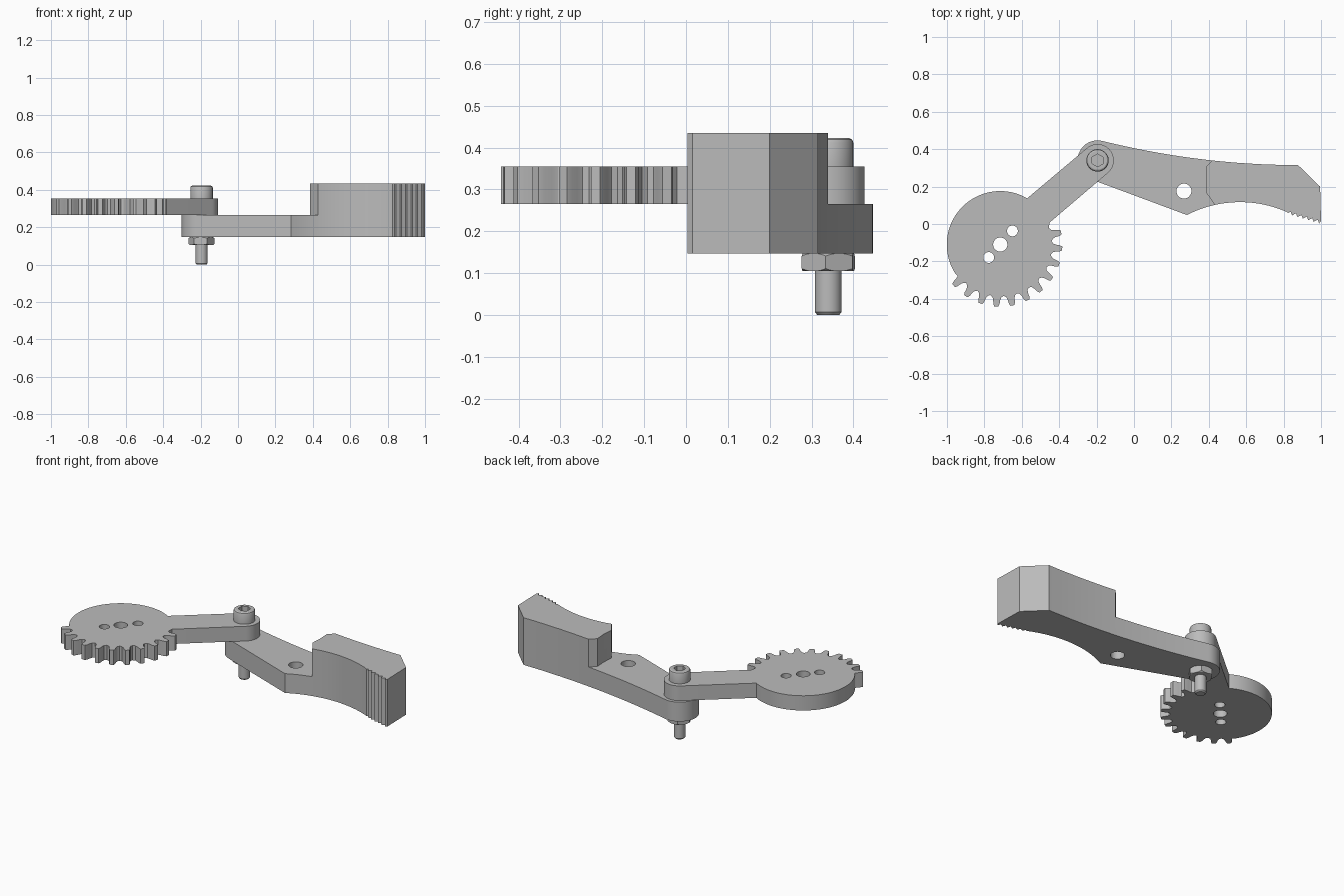
import bpy, bmesh
from math import sin, cos, radians, sqrt, pi

if "Cube" in bpy.data.objects:
    bpy.data.objects.remove(bpy.data.objects["Cube"])

grey = bpy.data.materials.new("plain grey")
grey.use_nodes = True
colour = (0.5, 0.5, 0.5, 1)
grey.diffuse_color = colour
grey.node_tree.nodes["Principled BSDF"].inputs["Base Color"].default_value = colour

PIVOT = (-0.195, 0.34)
GEAR = (-0.715, -0.11)


def polar(centre, r, deg):
    return (centre[0] + r * cos(radians(deg)), centre[1] + r * sin(radians(deg)))


def arc(centre, r, a, b, n):
    return [polar(centre, r, a + (b - a) * i / n) for i in range(n + 1)]


def ring(centre, r, n=32, turn=0):
    return arc(centre, r, turn, turn + 360, n)[:-1]


def activate(ob):
    bpy.ops.object.select_all(action='DESELECT')
    ob.select_set(True)
    bpy.context.view_layer.objects.active = ob


def finish(ob):
    activate(ob)
    bpy.ops.object.shade_smooth_by_angle(angle=radians(25))


def prism(name, loops, z0, z1):
    """Flat outline (first loop) with holes (other loops), extruded in z."""
    cu = bpy.data.curves.new(name, 'CURVE')
    cu.dimensions = '2D'
    cu.fill_mode = 'BOTH'
    cu.extrude = (z1 - z0) / 2
    for pts in loops:
        sp = cu.splines.new('POLY')
        sp.points.add(len(pts) - 1)
        for p, (x, y) in zip(sp.points, pts):
            p.co = (x, y, 0, 1)
        sp.use_cyclic_u = True
    ob = bpy.data.objects.new(name, cu)
    bpy.context.collection.objects.link(ob)
    activate(ob)
    bpy.ops.object.convert(target='MESH')
    ob = bpy.context.object
    bm = bmesh.new()
    bm.from_mesh(ob.data)
    bmesh.ops.remove_doubles(bm, verts=bm.verts, dist=1e-5)
    bmesh.ops.translate(bm, verts=bm.verts, vec=(0, 0, (z0 + z1) / 2))
    bmesh.ops.recalc_face_normals(bm, faces=bm.faces)
    bm.to_mesh(ob.data)
    bm.free()
    ob.data.materials.clear()
    ob.data.materials.append(grey)
    return ob


def lathe(name, profile, n=40):
    """Spin (radius, z) points about the pivot axis."""
    bm = bmesh.new()
    vs = [bm.verts.new((r, 0, z)) for r, z in profile]
    es = [bm.edges.new(pair) for pair in zip(vs, vs[1:])]
    bmesh.ops.spin(bm, geom=vs + es, cent=(0, 0, 0), axis=(0, 0, 1),
                   angle=2 * pi, steps=n)
    bmesh.ops.remove_doubles(bm, verts=bm.verts, dist=1e-5)
    bmesh.ops.recalc_face_normals(bm, faces=bm.faces)
    bmesh.ops.translate(bm, verts=bm.verts, vec=(*PIVOT, 0))
    me = bpy.data.meshes.new(name)
    bm.to_mesh(me)
    bm.free()
    me.materials.append(grey)
    ob = bpy.data.objects.new(name, me)
    bpy.context.collection.objects.link(ob)
    return ob


def boolean(ob, tool, operation):
    activate(ob)
    mod = ob.modifiers.new("cut", 'BOOLEAN')
    mod.operation = operation
    mod.solver = 'EXACT'
    mod.object = tool
    bpy.ops.object.modifier_apply(modifier=mod.name)
    bpy.data.objects.remove(tool)


# Gear sector with its arm
tooth = [(-4.8, 0.283), (-3.6, 0.298), (-3.0, 0.318), (-1.9, 0.332),
         (1.9, 0.332), (3.0, 0.318), (3.6, 0.298), (4.8, 0.283), (7.5, 0.275)]
outline = arc(GEAR, 0.286, 59.8, 213, 48)
for k in range(11):
    outline += [polar(GEAR, r, -138.7 + 15 * k + a) for a, r in tooth]
outline.append(polar(GEAR, 0.288, 24))
outline += arc(PIVOT, 0.087, -50, 130, 24)
gear_holes = [ring(GEAR, 0.038), ring((-0.65, -0.037), 0.029),
              ring((-0.777, -0.179), 0.029)]
finish(prism("gear_arm", [outline] + gear_holes, 0.265, 0.355))

# Gripping jaw: outline runs clockwise from the rounded pivot end
jaw = arc(PIVOT, 0.107, 250.5, 74, 24)
for i in range(1, 17):
    x = -0.166 + 1.043 * i / 16
    jaw.append((x, 0.315 + 0.1177 * (0.877 - x) ** 2))
jaw += [(0.995, 0.2), (1.0, 0.015)]
for i in range(6):                                  # grip serrations
    x, y = 0.99 - 0.029 * i, 0.003 + 0.0085 * i
    jaw += [(x, y), (x - 0.008, y + 0.02), (x - 0.02, y + 0.014)]
for i in range(19):                                 # hollow inner edge
    x = 0.815 - 0.532 * i / 18
    jaw.append((x, -0.503 + sqrt(0.62 ** 2 - (x - 0.567) ** 2)))
gripper = prism("gripper_jaw", [jaw, ring((0.267, 0.176), 0.04)], 0.147, 0.435)
step = [(-0.5, -0.2), (0.428, -0.2), (0.428, 0.107), (0.385, 0.17), (0.389, 0.24),
        (0.385, 0.305), (0.42, 0.34), (0.42, 0.7), (-0.5, 0.7)]
boolean(gripper, prism("step_cutter", [step], 0.265, 0.6), 'DIFFERENCE')
finish(gripper)

# Socket-head screw
screw = lathe("pivot_screw", [(0, 0), (0.026, 0), (0.032, 0.007), (0.032, 0.355),
                              (0.06, 0.355), (0.06, 0.412), (0.057, 0.419),
                              (0.05, 0.423), (0, 0.423)])
boolean(screw, prism("socket_cutter", [ring(PIVOT, 0.034, 6, 30)], 0.385, 0.5),
        'DIFFERENCE')
finish(screw)

# Hex nut with rounded-off corners
nut = prism("hex_nut", [ring(PIVOT, 0.07, 6, -5)], 0.105, 0.147)
bevel = lathe("nut_bevel", [(0, 0.104), (0.06, 0.104), (0.0715, 0.112),
                            (0.0715, 0.14), (0.06, 0.148), (0, 0.148)])
boolean(nut, bevel, 'INTERSECT')
finish(nut)
